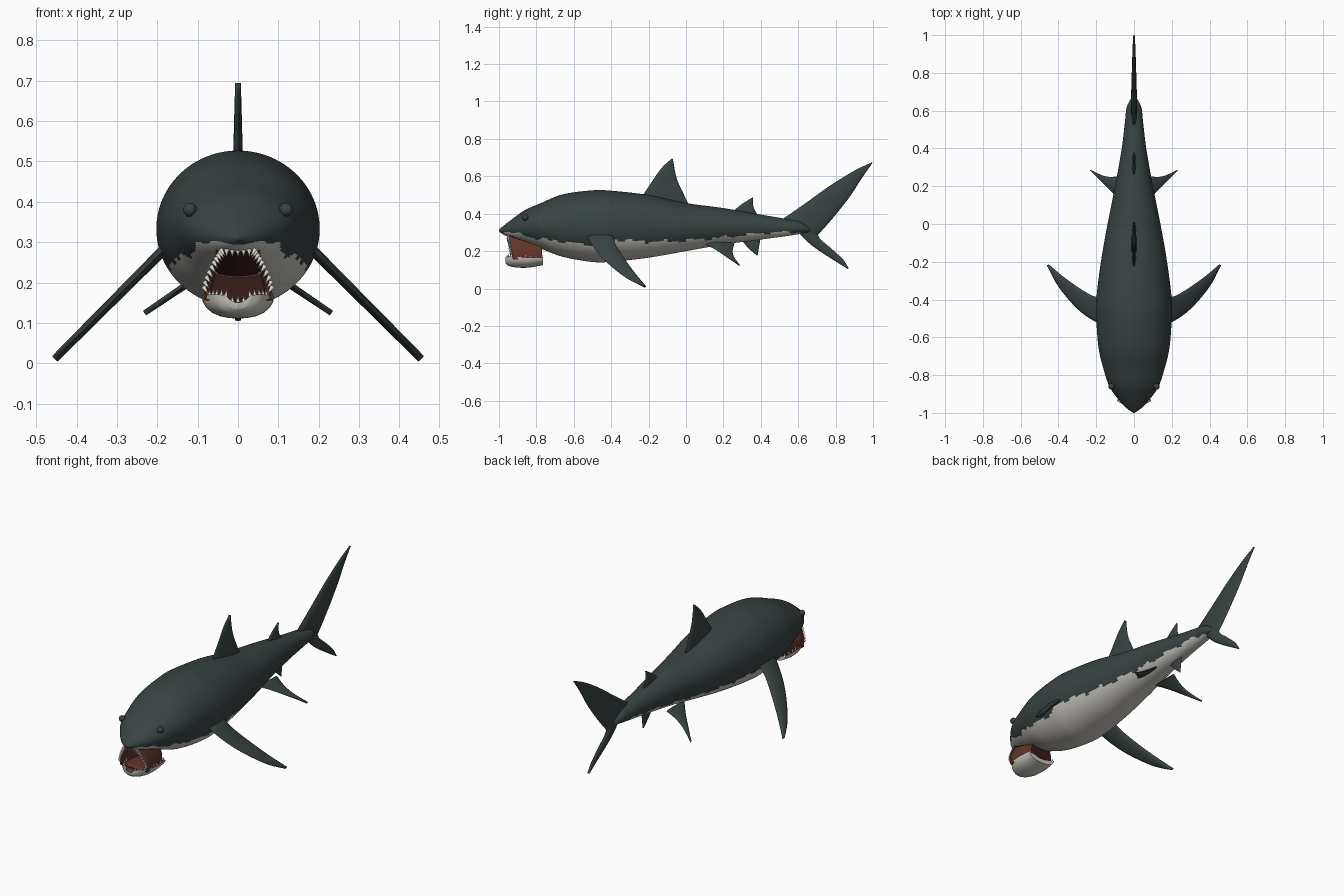
import bpy, bmesh, math
from mathutils import Vector, Matrix

if "Cube" in bpy.data.objects:
    bpy.data.objects.remove(bpy.data.objects["Cube"])


def material(name, rgb):
    mat = bpy.data.materials.new(name)
    mat.use_nodes = True
    colour = (*rgb, 1)
    mat.diffuse_color = colour
    bsdf = mat.node_tree.nodes["Principled BSDF"]
    bsdf.inputs["Base Color"].default_value = colour
    bsdf.inputs["Roughness"].default_value = 0.7
    return mat


SLATE = material("slate skin", (0.04, 0.055, 0.055))
WHITE = material("pale belly", (0.6, 0.58, 0.53))
GUM = material("mouth brown", (0.12, 0.035, 0.02))
THROAT = material("dark throat", (0.04, 0.012, 0.008))
TOOTH = material("tooth white", (0.8, 0.79, 0.72))


def spline(points, steps):
    """Smooth curve through points of any dimension."""
    result = []
    for i in range(len(points) - 1):
        a, b, c, d = (points[max(0, min(len(points) - 1, i + k))] for k in (-1, 0, 1, 2))
        for j in range(steps):
            t = j / steps
            result.append([q + 0.5 * t * (r - p + t * (2 * p - 5 * q + 4 * r - s + t * (3 * (q - r) + s - p)))
                           for p, q, r, s in zip(a, b, c, d)])
    return result + [list(points[-1])]


def finish(name, bm, mats, angle=50):
    mesh = bpy.data.meshes.new(name)
    bm.to_mesh(mesh)
    bm.free()
    for mat in mats:
        mesh.materials.append(mat)
    obj = bpy.data.objects.new(name, mesh)
    bpy.context.collection.objects.link(obj)
    bpy.ops.object.select_all(action='DESELECT')
    obj.select_set(True)
    bpy.context.view_layer.objects.active = obj
    bpy.ops.object.shade_smooth_by_angle(angle=math.radians(angle))
    return obj


def loft(rings, cap_start=True):
    """Skin closed rings of points, with the ends capped."""
    bm = bmesh.new()
    rows = [[bm.verts.new(p) for p in ring] for ring in rings]
    n = len(rows[0])
    for a, b in zip(rows, rows[1:]):
        for i in range(n):
            bm.faces.new((a[i], a[(i + 1) % n], b[(i + 1) % n], b[i]))
    if cap_start:
        bm.faces.new(rows[0])
    bm.faces.new(rows[-1])
    bmesh.ops.recalc_face_normals(bm, faces=bm.faces)
    bm.normal_update()
    return bm


# Body: y, top, bottom, half width, height of the colour line
stations = [
    (-1, .315, .305, .004, .3), (-.97, .34, .285, .045, .305), (-.92, .378, .265, .09, .295),
    (-.86, .42, .245, .13, .285), (-.78, .455, .215, .158, .265), (-.66, .503, .17, .187, .25),
    (-.5, .525, .142, .2, .235), (-.4, .523, .143, .2, .262), (-.2, .5, .165, .175, .25),
    (0, .457, .2, .14, .257), (.2, .43, .235, .1, .275), (.4, .395, .262, .065, .295),
    (.55, .37, .282, .047, .302), (.62, .355, .293, .038, .3), (.68, .31, .3, .006, .29)]
SIDES = 96
profile = spline(stations, 10)
rings = []
for y, top, bottom, width, line in profile:
    angles = [math.tau * i / SIDES for i in range(SIDES)]
    rings.append([(width * math.cos(a), y, (top + bottom) / 2 + (top - bottom) / 2 * math.sin(a))
                  for a in angles])
bm = loft(rings)
for face in bm.faces:
    c = face.calc_center_median()
    line = min(profile, key=lambda row: abs(row[0] - c.y))[4]
    line += .006 * math.sin(40 * c.y) + .004 * math.sin(97 * c.y)
    if abs(c.x) < .055 and -.945 < c.y < -.775 and c.z < .28:
        face.material_index = 2
    elif c.z < line:
        face.material_index = 1
finish("body", bm, [SLATE, WHITE, THROAT])


# Fins: leading and trailing edges as (y, span), lofted with a lens section
def fin(name, lead, trail, thick, origin=(0, 0), direction=(0, 1), tip=.5):
    dx, dz = direction
    normal = Vector((dz, 0, -dx))
    edges = list(zip(spline(lead, 6), spline(trail, 6)))
    rings = []
    for k, (front, back) in enumerate(edges):
        half = thick * (1 - (1 - tip) * k / (len(edges) - 1))
        a, b = (Vector((origin[0] + dx * s, y, origin[1] + dz * s)) for y, s in (front, back))
        ring = []
        for i in range(14):
            angle = math.tau * i / 14
            ring.append(a.lerp(b, .5 - .5 * math.cos(angle)) + normal * half * math.sin(angle))
        rings.append(ring)
    finish(name, loft(rings), [SLATE])


fin("dorsal_fin", [(-.25, .47), (-.19, .56), (-.13, .645), (-.075, .695)],
    [(.03, .42), (-.01, .5), (-.05, .59), (-.07, .692)], .014)
fin("second_dorsal_fin", [(.24, .4), (.29, .445), (.355, .487)],
    [(.4, .37), (.363, .43), (.358, .485)], .01)
fin("anal_fin", [(.28, .28), (.33, .22), (.38, .175)],
    [(.4, .275), (.39, .22), (.383, .177)], .009)
fin("tail_upper_lobe", [(.5, .36), (.63, .45), (.77, .55), (.9, .63), (.995, .675)],
    [(.69, .27), (.78, .37), (.875, .49), (.94, .59), (.998, .673)], .018, tip=.25)
fin("tail_lower_lobe", [(.58, .32), (.65, .25), (.715, .2), (.8, .145), (.865, .105)],
    [(.7, .3), (.72, .262), (.77, .22), (.84, .155), (.87, .107)], .014)
for side, sign in (("left", 1), ("right", -1)):
    fin(side + "_pectoral_fin",
        [(-.53, 0), (-.52, .085), (-.45, .226), (-.33, .37), (-.225, .445)],
        [(-.38, 0), (-.385, .085), (-.36, .165), (-.29, .31), (-.215, .442)],
        .014, (sign * .14, .325), (sign * .707, -.707), .7)
    fin(side + "_pelvic_fin",
        [(.1, 0), (.16, .06), (.22, .13), (.285, .205)],
        [(.26, 0), (.25, .06), (.255, .12), (.287, .207)],
        .01, (sign * .06, .24), (sign * .83, -.56), .7)

    # Eyes
    bm = bmesh.new()
    bmesh.ops.create_uvsphere(bm, u_segments=20, v_segments=12, radius=.017,
                              matrix=Matrix.Translation((sign * .119, -.86, .38)))
    finish(side + "_eye", bm, [SLATE])

# Lower jaw: y, half width, top, bottom
jaw = spline([(-.965, .03, .15, .135), (-.945, .06, .153, .12), (-.9, .083, .15, .112),
              (-.84, .09, .148, .112), (-.765, .085, .148, .125)], 5)
rings = []
for y, width, top, bottom in jaw:
    ring = []
    for i in range(24):
        across, up = math.cos(math.tau * i / 24), math.sin(math.tau * i / 24)
        rim = top + .018 * across * across
        ring.append((width * across, y, rim if up >= -.01 else rim + (rim - bottom) * up))
    rings.append(ring)
bm = loft(rings)
for face in bm.faces:
    face.material_index = int(face.normal.z > .5)
finish("lower_jaw", bm, [WHITE, GUM])

# Mouth lining: an arch that narrows towards the throat
half_arch = spline([(.085, .155), (.082, .2), (.06, .25), (.042, .28)], 4)
arch = half_arch + [(-x, z) for x, z in reversed(half_arch)]
rings = []
for k in range(6):
    t = k / 5
    rings.append([(x * (1 - .2 * t), (1 - t) * (-.95 + .2 * (.28 - z)) - .77 * t, z) for x, z in arch])
bm = loft(rings, cap_start=False)
for face in bm.faces:
    face.material_index = int(len(face.verts) > 4)
lining = finish("mouth_lining", bm, [GUM, THROAT])
solid = lining.modifiers.new("thickness", 'SOLIDIFY')
solid.thickness = .005

# Teeth: cones round the arch and along the jaw rim
bm = bmesh.new()


def tooth(place, direction, length=.022):
    direction = Vector(direction).normalized()
    matrix = Matrix.Translation(Vector(place) + direction * length * .4)
    matrix = matrix @ direction.to_track_quat('Z', 'Y').to_matrix().to_4x4()
    bmesh.ops.create_cone(bm, cap_ends=True, segments=8, radius1=.0065, radius2=.0005,
                          depth=length, matrix=matrix)


for sign in (1, -1):
    for x, z in half_arch[3::1]:
        tooth((sign * x, -.952 + .2 * (.28 - z), z), (-sign * .5, -.3, -.7))
    for y, width, top, bottom in jaw[1::2]:
        tooth((sign * width * .9, y + .006, top + .012), (-sign * .15, 0, 1))
for x in (-.028, -.014, 0, .014, .028):
    tooth((x, -.953, .28), (0, -.2, -1), .018)
    tooth((x, -.953, .15), (0, 0, 1), .018)
finish("teeth", bm, [TOOTH])
